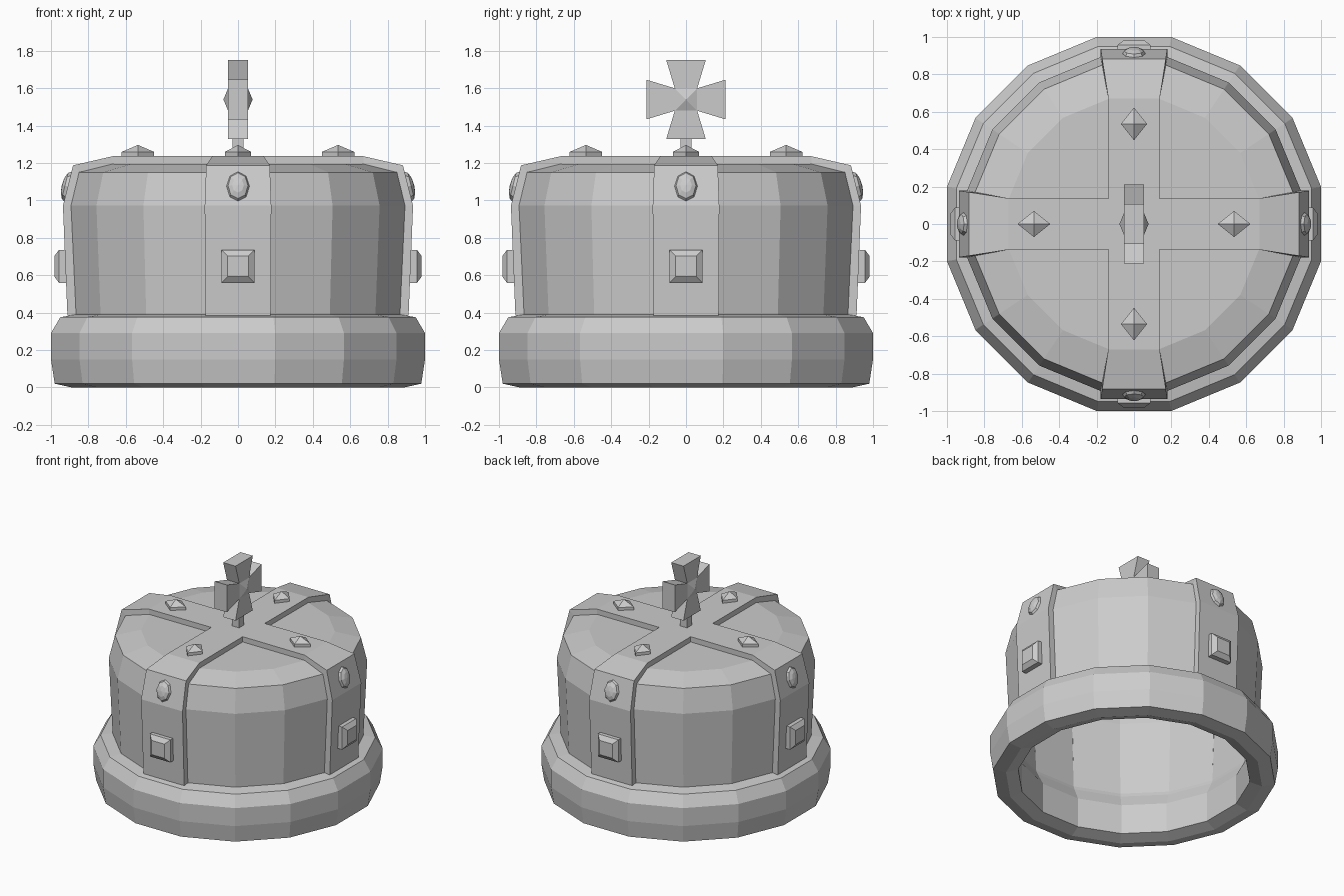
import bpy, bmesh, math
from mathutils import Matrix, Vector

if "Cube" in bpy.data.objects:
    bpy.data.objects.remove(bpy.data.objects["Cube"])

SIDES = 16
FLAT = 1 / math.cos(math.pi / SIDES)   # apothem to corner radius


def finish(name, bm):
    bmesh.ops.remove_doubles(bm, verts=bm.verts, dist=1e-5)
    bmesh.ops.recalc_face_normals(bm, faces=bm.faces)
    me = bpy.data.meshes.new(name)
    bm.to_mesh(me)
    bm.free()
    ob = bpy.data.objects.new(name, me)
    bpy.context.collection.objects.link(ob)
    return ob


def ring_loop(bm, r, z):
    a0 = math.pi / SIDES
    return [bm.verts.new((r * FLAT * math.cos(a0 + i * math.tau / SIDES),
                          r * FLAT * math.sin(a0 + i * math.tau / SIDES), z)) for i in range(SIDES)]


def bridge(bm, a, b):
    n = len(a)
    for i in range(n):
        bm.faces.new((a[i], a[(i + 1) % n], b[(i + 1) % n], b[i]))


def lathe(name, profile, closed):
    bm = bmesh.new()
    loops = [ring_loop(bm, r, z) for r, z in profile]
    for a, b in zip(loops, loops[1:]):
        bridge(bm, a, b)
    if closed:
        bridge(bm, loops[-1], loops[0])
    else:
        bm.faces.new(loops[-1])
    return finish(name, bm)


# base rim
lathe("base_rim", [(0.89, 0), (0.98, 0.02), (1.0, 0.15), (1.0, 0.29), (0.95, 0.375), (0.866, 0.39),
                   (0.855, 0.36), (0.805, 0.26), (0.805, 0.03)], True)

# thin cap, open below
lathe("cap", [(0.866, 0.37), (0.893, 0.972), (0.85, 1.15), (0.67, 1.195)], False)

# crossing bands: distance, height, half width, and the same on the cap surface
OUTER = [(0.912, 0.385, 0.175), (0.936, 0.972, 0.178), (0.882, 1.187, 0.17), (0.67, 1.236, 0.137), (0.135, 1.236, 0.135)]
INNER = [(0.866, 0.385), (0.89, 0.972), (0.848, 1.149), (0.67, 1.193), (0.135, 1.193)]
bm = bmesh.new()
for k in range(4):
    rot = Matrix.Rotation(k * math.pi / 2, 3, 'Z')
    rows = []
    for (d, z, w), (di, zi) in zip(OUTER, INNER):
        rows.append([bm.verts.new(rot @ Vector(p)) for p in
                     ((-w, -di, zi), (-w, -d, z), (w, -d, z), (w, -di, zi))])
    for a, b in zip(rows, rows[1:]):
        for i in range(3):
            bm.faces.new((a[i], a[i + 1], b[i + 1], b[i]))
    bm.faces.new(rows[0])
c = 0.135
bm.faces.new([bm.verts.new((x, y, 1.236)) for x, y in ((-c, -c), (c, -c), (c, c), (-c, c))])
finish("bands", bm)


def stack(name, layers):
    """Stacked four-corner sections: each layer is a list of corners."""
    bm = bmesh.new()
    loops = [[bm.verts.new(p) for p in layer] for layer in layers]
    for a, b in zip(loops, loops[1:]):
        bridge(bm, a, b)
    bm.faces.new(loops[0])
    bm.faces.new(loops[-1])
    return finish(name, bm)


SQ = ((-1, -1), (1, -1), (1, 1), (-1, 1))
for k in range(4):
    turn = Matrix.Rotation(k * math.pi / 2, 4, 'Z')
    # square stones on the walls
    ob = stack("square_stone", [[(h * x, -d, 0.647 + h * z) for x, z in SQ]
                                for h, d in ((0.088, 0.91), (0.088, 0.957), (0.055, 0.982))])
    ob.data.transform(turn)
    # pointed stones on top
    ob = stack("pointed_stone", [[(s * 0.07 * x, -0.535 + s * 0.087 * y, z)
                                  for x, y in ((-1, 0), (0, -1), (1, 0), (0, 1))]
                                 for s, z in ((1, 1.23), (1, 1.259), (0.03, 1.295))])
    ob.data.transform(turn)
    # oval stones on the shoulders
    bm = bmesh.new()
    bmesh.ops.create_uvsphere(bm, u_segments=8, v_segments=6, radius=1)
    m = (turn @ Matrix.Translation((0, -0.909, 1.074)) @ Matrix.Rotation(math.radians(-14), 4, 'X')
         @ Matrix.Diagonal((0.062, 0.034, 0.082, 1)) @ Matrix.Rotation(math.pi / 2, 4, 'X'))
    bm.transform(m)
    finish("oval_stone", bm)

# flared cross with a raised centre on both faces
bm = bmesh.new()
n, e, w, t = 0.06, 0.212, 0.106, 0.053
for k in range(4):
    rot = Matrix.Translation((0, 0, 1.539)) @ Matrix.Rotation(k * math.pi / 2, 4, 'X')
    sides = []
    for s in (-1, 1):
        v = [bm.verts.new(rot @ Vector((s * t, y, z))) for y, z in ((-n, n), (-w, e), (w, e), (n, n))]
        bm.faces.new(v)
        apex = bm.verts.new(rot @ Vector((s * 0.078, 0, 0)))
        bm.faces.new((v[0], v[3], apex))
        sides.append(v)
    for i in range(3):
        bm.faces.new((sides[0][i], sides[0][i + 1], sides[1][i + 1], sides[1][i]))
finish("cross", bm)

# stem under the cross
stack("cross_stem", [[(0.03 * x, 0.03 * y, z) for x, y in SQ] for z in (1.22, 1.35)])
